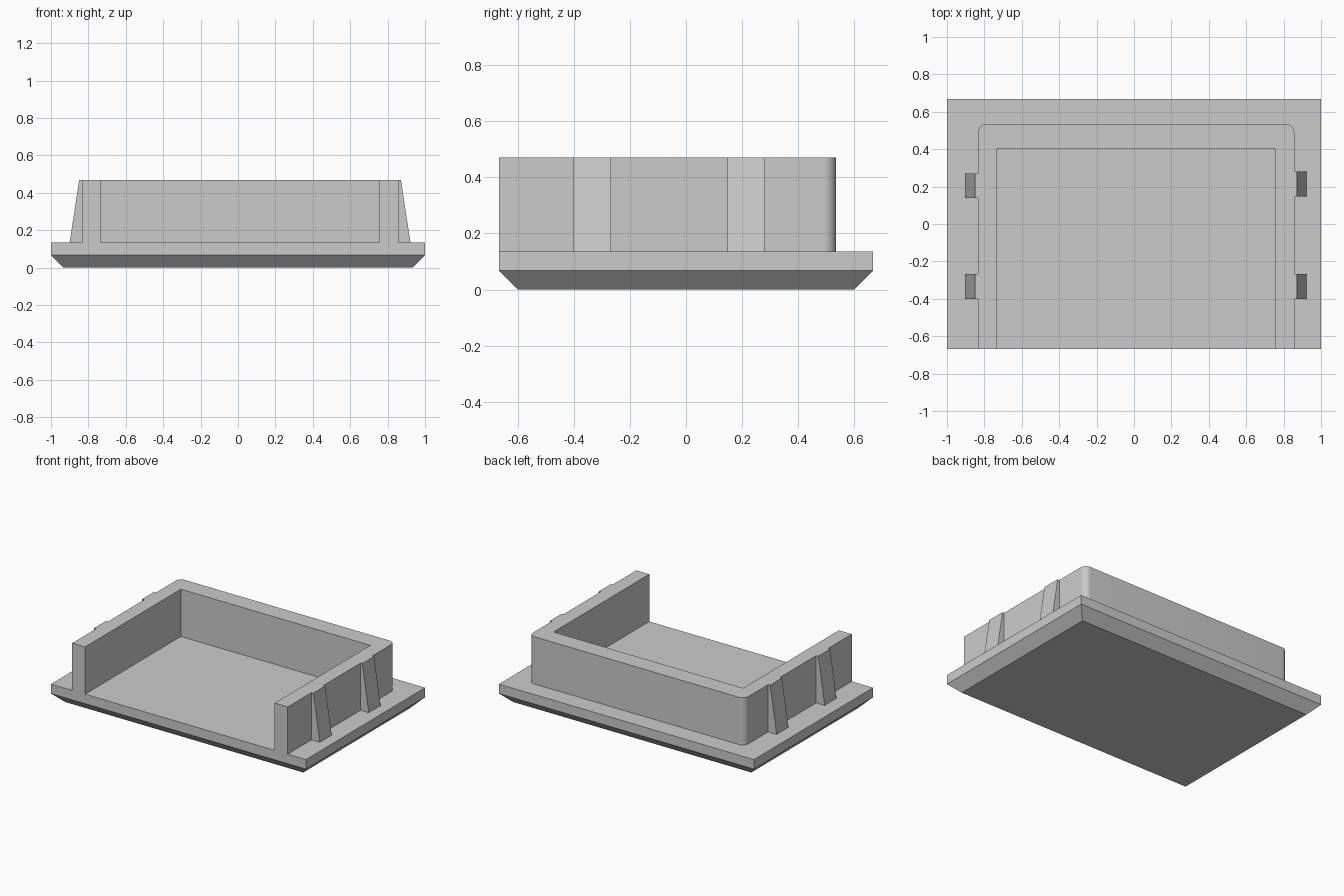
import bpy, bmesh, math
from mathutils import Vector

cube = bpy.data.objects.get("Cube")
if cube:
    bpy.data.objects.remove(cube, do_unlink=True)

grey = bpy.data.materials.new("plain grey")
grey.use_nodes = True
GREY = (0.6, 0.6, 0.6, 1)
grey.diffuse_color = GREY
grey.node_tree.nodes["Principled BSDF"].inputs["Base Color"].default_value = GREY

PLATE_TOP, WALL_TOP = 0.135, 0.47
FRONT = -0.667


def add_object(name, bm):
    bmesh.ops.recalc_face_normals(bm, faces=bm.faces)
    mesh = bpy.data.meshes.new(name)
    bm.to_mesh(mesh)
    bm.free()
    mesh.materials.append(grey)
    obj = bpy.data.objects.new(name, mesh)
    bpy.context.collection.objects.link(obj)
    return obj


def extrude(name, points, offset):
    """Extrude a flat outline of 3D points along an offset."""
    bm = bmesh.new()
    face = bm.faces.new([bm.verts.new(p) for p in points])
    result = bmesh.ops.extrude_face_region(bm, geom=[face], use_keep_orig=True)
    moved = [v for v in result["geom"] if isinstance(v, bmesh.types.BMVert)]
    bmesh.ops.translate(bm, verts=moved, vec=Vector(offset))
    return add_object(name, bm)


def arc(cx, cy, r, start, steps=10):
    angles = [math.radians(start + 90 * i / steps) for i in range(steps + 1)]
    return [(cx + r * math.cos(a), cy + r * math.sin(a)) for a in angles]


# Base plate with a chamfered underside
bm = bmesh.new()
rings = []
for inset, z in ((0.067, 0), (0, 0.068), (0, PLATE_TOP)):
    x, y = 1 - inset, -FRONT - inset
    rings.append([bm.verts.new((sx * x, sy * y, z))
                  for sx, sy in ((-1, -1), (1, -1), (1, 1), (-1, 1))])
for low, high in zip(rings, rings[1:]):
    for i in range(4):
        j = (i + 1) % 4
        bm.faces.new((low[i], low[j], high[j], high[i]))
bm.faces.new(rings[0][::-1])
bm.faces.new(rings[-1])
add_object("base_plate", bm)

# U-shaped wall, open at the front, with rounded back corners
L, R, BACK, RADIUS = -0.833, 0.857, 0.535, 0.045
outline = [(L, FRONT), (-0.732, FRONT), (-0.732, 0.405),
           (0.755, 0.405), (0.755, FRONT), (R, FRONT)]
outline += arc(R - RADIUS, BACK - RADIUS, RADIUS, 0)
outline += arc(L + RADIUS, BACK - RADIUS, RADIUS, 90)
wall = extrude("surrounding_wall", [(x, y, PLATE_TOP) for x, y in outline],
               (0, 0, WALL_TOP - PLATE_TOP))
bpy.ops.object.select_all(action="DESELECT")
wall.select_set(True)
bpy.context.view_layer.objects.active = wall
bpy.ops.object.shade_smooth_by_angle(angle=math.radians(30))

# Tapered ribs on the outer sides of the wall
sides = {
    "left": (0.84, 0.922, 0.871, (-0.4, 0.148)),
    "right": (-0.82, -0.9, -0.849, (-0.4, 0.138)),
}
for side, (inner, foot, top, starts) in sides.items():
    for place, y in zip(("front", "back"), starts):
        profile = [(inner, y, PLATE_TOP), (foot, y, PLATE_TOP),
                   (top, y, WALL_TOP), (inner, y, WALL_TOP)]
        extrude(f"{side}_{place}_rib", profile, (0, 0.132, 0))
